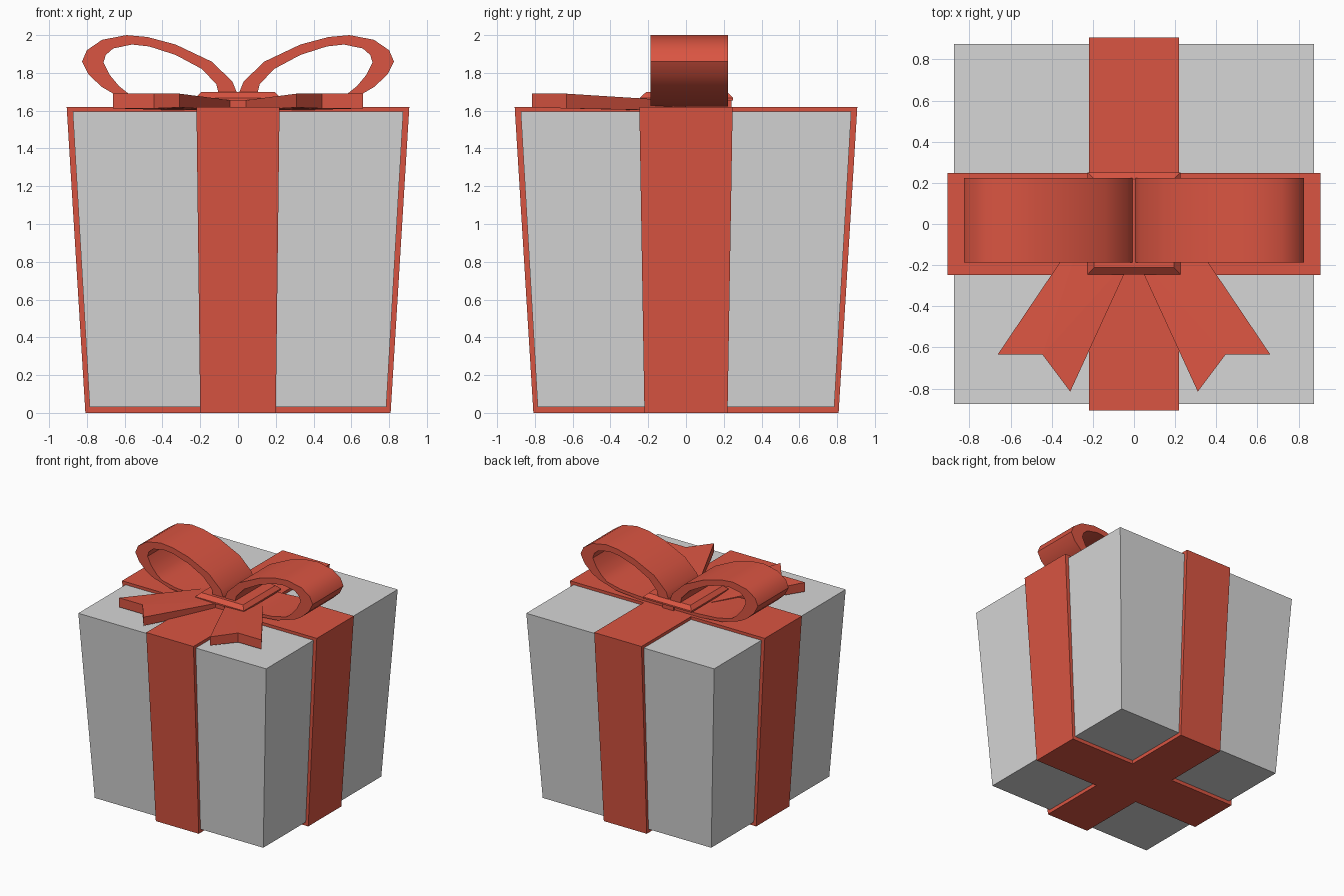
import bpy
import bmesh

if "Cube" in bpy.data.objects:
    bpy.data.objects.remove(bpy.data.objects["Cube"])


def material(name, rgb):
    m = bpy.data.materials.new(name)
    m.diffuse_color = (*rgb, 1.0)
    m.use_nodes = True
    m.node_tree.nodes["Principled BSDF"].inputs["Base Color"].default_value = m.diffuse_color
    return m


RED = material("ribbon red", (0.70, 0.09, 0.054))
GREY = material("box grey", (0.67, 0.67, 0.67))


def build(name, verts, faces, mat, smooth=False):
    me = bpy.data.meshes.new(name)
    me.from_pydata(verts, [], faces)
    bm = bmesh.new()
    bm.from_mesh(me)
    bmesh.ops.recalc_face_normals(bm, faces=bm.faces)
    bm.to_mesh(me)
    bm.free()
    me.materials.append(mat)
    ob = bpy.data.objects.new(name, me)
    bpy.context.collection.objects.link(ob)
    if smooth:
        bpy.ops.object.select_all(action='DESELECT')
        ob.select_set(True)
        bpy.context.view_layer.objects.active = ob
        bpy.ops.object.shade_smooth_by_angle(angle=0.6)
    return ob


def frustum(name, bottom, top, mat):
    """Tapered block; each end is (x0, x1, y0, y1, z)."""
    v = []
    for x0, x1, y0, y1, z in (bottom, top):
        v += [(x0, y0, z), (x1, y0, z), (x1, y1, z), (x0, y1, z)]
    f = [(0, 1, 2, 3), (4, 5, 6, 7)]
    f += [(i, (i + 1) % 4, (i + 1) % 4 + 4, i + 4) for i in range(4)]
    return build(name, v, f, mat)


def ring(name, outer, inner, place, mat, smooth=False):
    """Closed band: outer and inner outlines, placed on two sides."""
    n = len(outer)
    v = [place(p, s) for s in (-1, 1) for line in (outer, inner) for p in line]
    f = []
    for i in range(n):
        j = (i + 1) % n
        for a, b in ((0, 2 * n), (n, 3 * n), (0, n), (2 * n, 3 * n)):
            f.append((a + i, a + j, b + j, b + i))
    return build(name, v, f, mat, smooth)


# Tapered box
frustum("gift_box", (-0.785, 0.785, -0.785, 0.785, 0.03),
        (-0.875, 0.875, -0.875, 0.875, 1.595), GREY)

# Two wrapped bands, slightly wider at the top
outer = [(-0.808, 0), (0.808, 0), (0.907, 1.62), (-0.907, 1.62)]
inner = [(-0.78, 0.035), (0.78, 0.035), (0.87, 1.59), (-0.87, 1.59)]


def half_width(z, low, high):
    return low + (high - low) * z / 1.62


ring("ribbon_front_to_back", outer, inner,
     lambda p, s: (s * half_width(p[1], 0.2, 0.22), p[0], p[1]), RED)
ring("ribbon_side_to_side", outer, inner,
     lambda p, s: (p[0], s * half_width(p[1], 0.22, 0.247), p[1]), RED)

# Bow loops and tails, mirrored
loop_out = [(0, 1.68), (0.03, 1.755), (0.14, 1.86), (0.33, 1.95), (0.48, 1.99),
            (0.59, 2.0), (0.72, 1.975), (0.80, 1.92), (0.826, 1.86),
            (0.79, 1.79), (0.72, 1.725), (0.66, 1.69), (0.5, 1.64),
            (0.3, 1.622), (0.1, 1.622), (0, 1.622)]
loop_in = [(0.10, 1.68), (0.115, 1.74), (0.19, 1.82), (0.33, 1.895),
           (0.47, 1.94), (0.56, 1.95), (0.66, 1.93), (0.70, 1.895),
           (0.712, 1.855), (0.68, 1.79), (0.63, 1.73), (0.58, 1.69),
           (0.45, 1.66), (0.3, 1.65), (0.17, 1.645), (0.12, 1.655)]
# x, y, bottom z, top z
tail = [(0.0, -0.14, 1.60, 1.65), (0.31, -0.815, 1.617, 1.69),
        (0.445, -0.635, 1.612, 1.69), (0.663, -0.635, 1.612, 1.69),
        (0.235, 0.0, 1.60, 1.65)]

for side, m in (("right", 1), ("left", -1)):
    ring("bow_loop_" + side, loop_out, loop_in,
         lambda p, s: (m * p[0], 0.018 + 0.205 * s, p[1]), RED, True)
    v = [(m * x, y, b) for x, y, b, t in tail]
    v += [(m * x, y, t) for x, y, b, t in tail]
    f = [(0, 1, 2), (0, 2, 4), (2, 3, 4), (5, 6, 7), (5, 7, 9), (7, 8, 9)]
    f += [(i, (i + 1) % 5, (i + 1) % 5 + 5, i + 5) for i in range(5)]
    build("bow_tail_" + side, v, f, RED)

# Knot: flat block with a chamfered top
frustum("bow_knot_base", (-0.225, 0.225, -0.245, 0.25, 1.655),
        (-0.225, 0.225, -0.245, 0.25, 1.668), RED)
frustum("bow_knot_top", (-0.225, 0.225, -0.245, 0.25, 1.668),
        (-0.195, 0.195, -0.212, 0.22, 1.698), RED)
frustum("bow_knot_core", (-0.05, 0.05, -0.235, 0.24, 1.615),
        (-0.05, 0.05, -0.235, 0.24, 1.66), RED)
